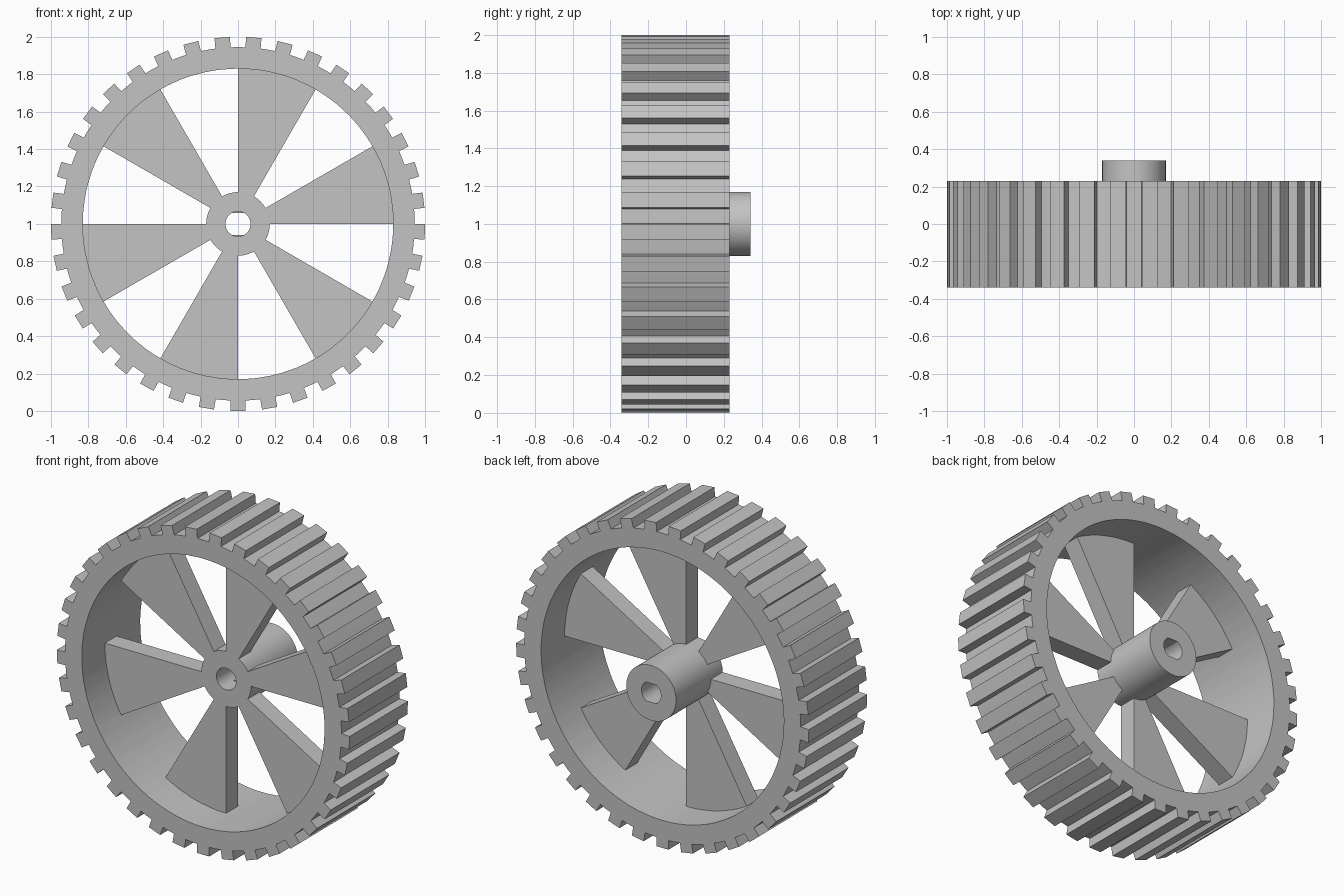
import bpy
import bmesh
from math import sin, cos, atan2, radians, tau

cube = bpy.data.objects.get("Cube")
if cube:
    bpy.data.objects.remove(cube)

TEETH = 37
ROOT_R, TIP_R, TOOTH_HALF = 0.945, 1.0, 0.041
RIM_R, HUB_R, BORE_R, FLAT = 0.83, 0.17, 0.067, 0.058
RIM_FRONT, RIM_BACK = -0.34, 0.23
WEB_FRONT, WEB_BACK = -0.115, 0.0
HUB_BACK = 0.34

grey = bpy.data.materials.new("plain grey")
grey.use_nodes = True
colour = (0.55, 0.55, 0.55, 1)
grey.diffuse_color = colour
grey.node_tree.nodes["Principled BSDF"].inputs["Base Color"].default_value = colour


def circle(radius, angles):
    return [(radius * cos(a), radius * sin(a)) for a in angles]


def at(points, y):
    """Place a flat outline at depth y, around the axle."""
    return [(x, y, z + 1) for x, z in points]


def loft(name, loops, ring):
    """Skin closed loops; join last to first for a ring, otherwise cap both ends."""
    bm = bmesh.new()
    rows = [[bm.verts.new(p) for p in loop] for loop in loops]
    n = len(rows[0])
    pairs = list(zip(rows, rows[1:]))
    if ring:
        pairs.append((rows[-1], rows[0]))
    else:
        bm.faces.new(rows[0])
        bm.faces.new(rows[-1])
    for a, b in pairs:
        for i in range(n):
            j = (i + 1) % n
            bm.faces.new((a[i], a[j], b[j], b[i]))
    bmesh.ops.remove_doubles(bm, verts=bm.verts, dist=0.00001)
    bmesh.ops.recalc_face_normals(bm, faces=bm.faces)
    mesh = bpy.data.meshes.new(name)
    bm.to_mesh(mesh)
    bm.free()
    mesh.materials.append(grey)
    obj = bpy.data.objects.new(name, mesh)
    bpy.context.collection.objects.link(obj)
    bpy.ops.object.select_all(action="DESELECT")
    obj.select_set(True)
    bpy.context.view_layer.objects.active = obj
    bpy.ops.object.shade_smooth_by_angle(angle=radians(20))
    return obj


# Rim with straight-sided treads, one tread centred at the bottom
root = (ROOT_R ** 2 - TOOTH_HALF ** 2) ** 0.5
gap = tau / TEETH / 2
tread = [(root, -TOOTH_HALF), (TIP_R, -TOOTH_HALF), (TIP_R, TOOTH_HALF),
         (root, TOOTH_HALF), (ROOT_R * cos(gap), ROOT_R * sin(gap))]
outline = []
for k in range(TEETH):
    a = -tau / 4 + k * tau / TEETH
    outline += [(u * cos(a) - v * sin(a), u * sin(a) + v * cos(a)) for u, v in tread]
inside = circle(RIM_R, [atan2(z, x) for x, z in outline])
loft("treaded_rim", [at(outline, RIM_FRONT), at(outline, RIM_BACK),
                     at(inside, RIM_BACK), at(inside, RIM_FRONT)], True)

# Hub with a round bore in front and a two-flat shaft socket behind
turn = [i * tau / 72 for i in range(72)]
hub = circle(HUB_R, turn)
bore = circle(BORE_R, turn)
socket = [(x, max(-FLAT, min(FLAT, z))) for x, z in bore]
loft("hub", [at(hub, WEB_FRONT), at(hub, HUB_BACK), at(socket, HUB_BACK),
             at(socket, WEB_BACK), at(bore, WEB_BACK), at(bore, WEB_FRONT)], True)

# Six wedge spokes, each a twelfth of the wheel
section = [(HUB_R - 0.005, WEB_FRONT), (HUB_R - 0.005, WEB_BACK),
           (RIM_R + 0.005, WEB_BACK), (RIM_R + 0.005, WEB_FRONT)]
for s in range(6):
    angles = [radians(60 * s + 30 * i / 8) for i in range(9)]
    loft(f"spoke_{s + 1}", [[(r * cos(a), y, r * sin(a) + 1) for r, y in section]
                            for a in angles], False)
